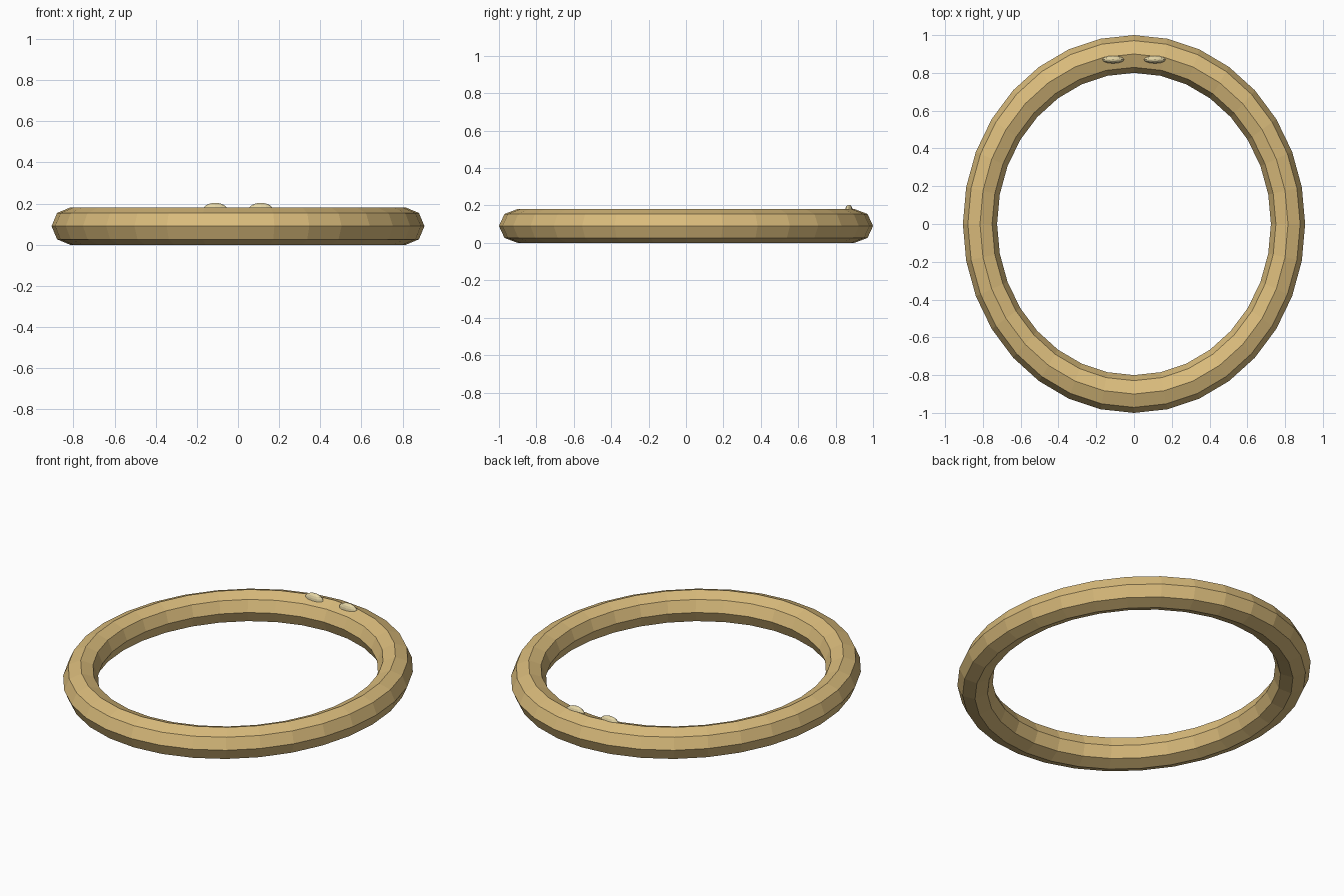
import bpy, bmesh
from math import cos, sin, tau
from mathutils import Matrix

if "Cube" in bpy.data.objects:
    bpy.data.objects.remove(bpy.data.objects["Cube"])


def material(name, color):
    m = bpy.data.materials.new(name)
    m.diffuse_color = color
    m.use_nodes = True
    m.node_tree.nodes["Principled BSDF"].inputs["Base Color"].default_value = m.diffuse_color
    return m


def finish(bm, name, mat):
    bmesh.ops.recalc_face_normals(bm, faces=bm.faces)
    mesh = bpy.data.meshes.new(name)
    bm.to_mesh(mesh)
    bm.free()
    mesh.materials.append(mat)
    obj = bpy.data.objects.new(name, mesh)
    bpy.context.collection.objects.link(obj)
    return obj


gold = material("gold", (0.70, 0.50, 0.20, 1))
pale_gold = material("pale_gold", (0.78, 0.67, 0.38, 1))

# Oval ring: octagonal section swept round 32 steps, narrowed in x and z
SEGMENTS, SIDES, MAJOR, MINOR, SQUASH = 32, 8, 0.9, 0.1, 0.906
bm = bmesh.new()
rings = []
for i in range(SEGMENTS):
    a = tau * i / SEGMENTS
    ring = []
    for j in range(SIDES):
        b = tau * j / SIDES
        r = MAJOR + MINOR * cos(b)
        ring.append(bm.verts.new((r * cos(a) * SQUASH, r * sin(a),
                                  MINOR * SQUASH * (1 + sin(b)))))
    rings.append(ring)
for i in range(SEGMENTS):
    p, q = rings[i], rings[(i + 1) % SEGMENTS]
    for j in range(SIDES):
        k = (j + 1) % SIDES
        bm.faces.new((p[j], q[j], q[k], p[k]))
finish(bm, "ring_body", gold)

# Two small flattened beads on the top at the back
for side, x in (("left", -0.111), ("right", 0.111)):
    bm = bmesh.new()
    bmesh.ops.create_uvsphere(
        bm, u_segments=12, v_segments=8, radius=1,
        matrix=Matrix.Translation((x, 0.871, 0.168)) @ Matrix.Diagonal((0.06, 0.021, 0.036, 1)))
    finish(bm, "bead_" + side, pale_gold)
